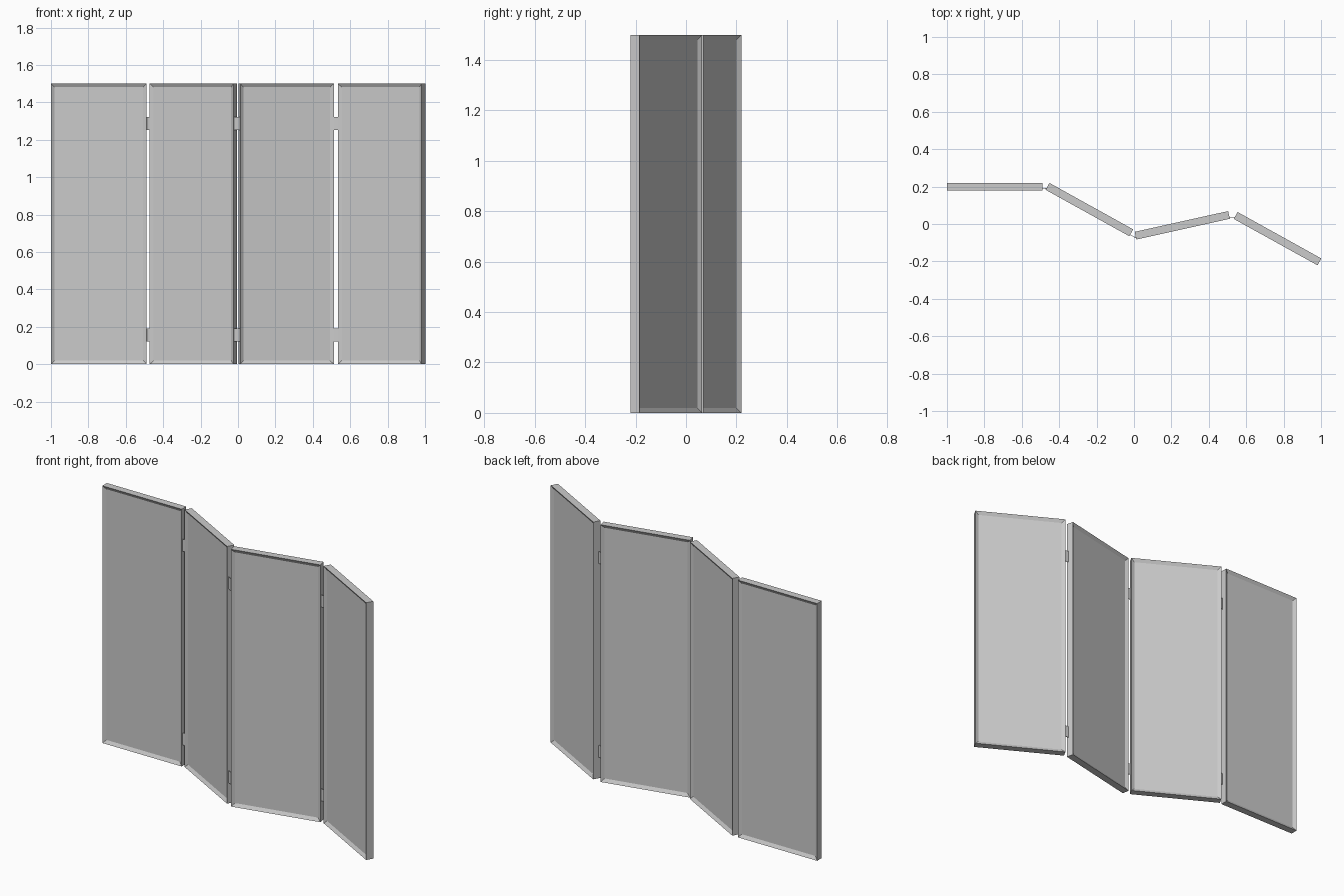
import bpy, bmesh
from math import radians
from mathutils import Vector, Matrix

if "Cube" in bpy.data.objects:
    bpy.data.objects.remove(bpy.data.objects["Cube"])

LENGTH, THICK, HEIGHT = 0.512, 0.042, 1.5
BORDER, RECESS = 0.027, 0.011
# centre x, centre y, turn about z in degrees
PANELS = [(-0.744, 0.199, 0), (-0.2385, 0.077, -29), (0.258, -0.007, 12.5), (0.7675, -0.0785, -29)]


def finish(bm, name, matrix):
    me = bpy.data.meshes.new(name)
    bm.to_mesh(me)
    bm.free()
    ob = bpy.data.objects.new(name, me)
    ob.matrix_world = matrix
    bpy.context.collection.objects.link(ob)
    return ob


def box(size):
    bm = bmesh.new()
    bmesh.ops.create_cube(bm, size=1)
    bmesh.ops.scale(bm, vec=size, verts=bm.verts)
    return bm


# Screen panels: framed slabs sunk in on both faces
frames = []
for i, (x, y, deg) in enumerate(PANELS):
    bm = box((LENGTH, THICK, HEIGHT))
    bm.normal_update()
    sides = [f for f in bm.faces if abs(f.normal.y) > 0.9]
    for f in sides:
        inward = -RECESS if f.normal.y > 0 else RECESS
        bmesh.ops.inset_individual(bm, faces=[f], thickness=BORDER, depth=0)
        bmesh.ops.translate(bm, vec=(0, inward, 0), verts=f.verts)
    m = Matrix.Translation((x, y, HEIGHT / 2)) @ Matrix.Rotation(radians(deg), 4, 'Z')
    finish(bm, f"screen_panel_{i + 1}", m)
    frames.append(m)

# Hinges: thin plates bridging neighbouring end faces near the front
for i in range(3):
    a = frames[i] @ Vector((LENGTH / 2, -0.012, 0))
    b = frames[i + 1] @ Vector((-LENGTH / 2, -0.012, 0))
    d = b - a
    for label, z in (("lower", 0.157), ("upper", 1.287)):
        mid = (a + b) / 2
        rot = Vector((1, 0, 0)).rotation_difference(d.normalized()).to_matrix().to_4x4()
        finish(box((d.length, 0.003, 0.07)), f"{label}_hinge_{i + 1}",
               Matrix.Translation((mid.x, mid.y, z)) @ rot)
